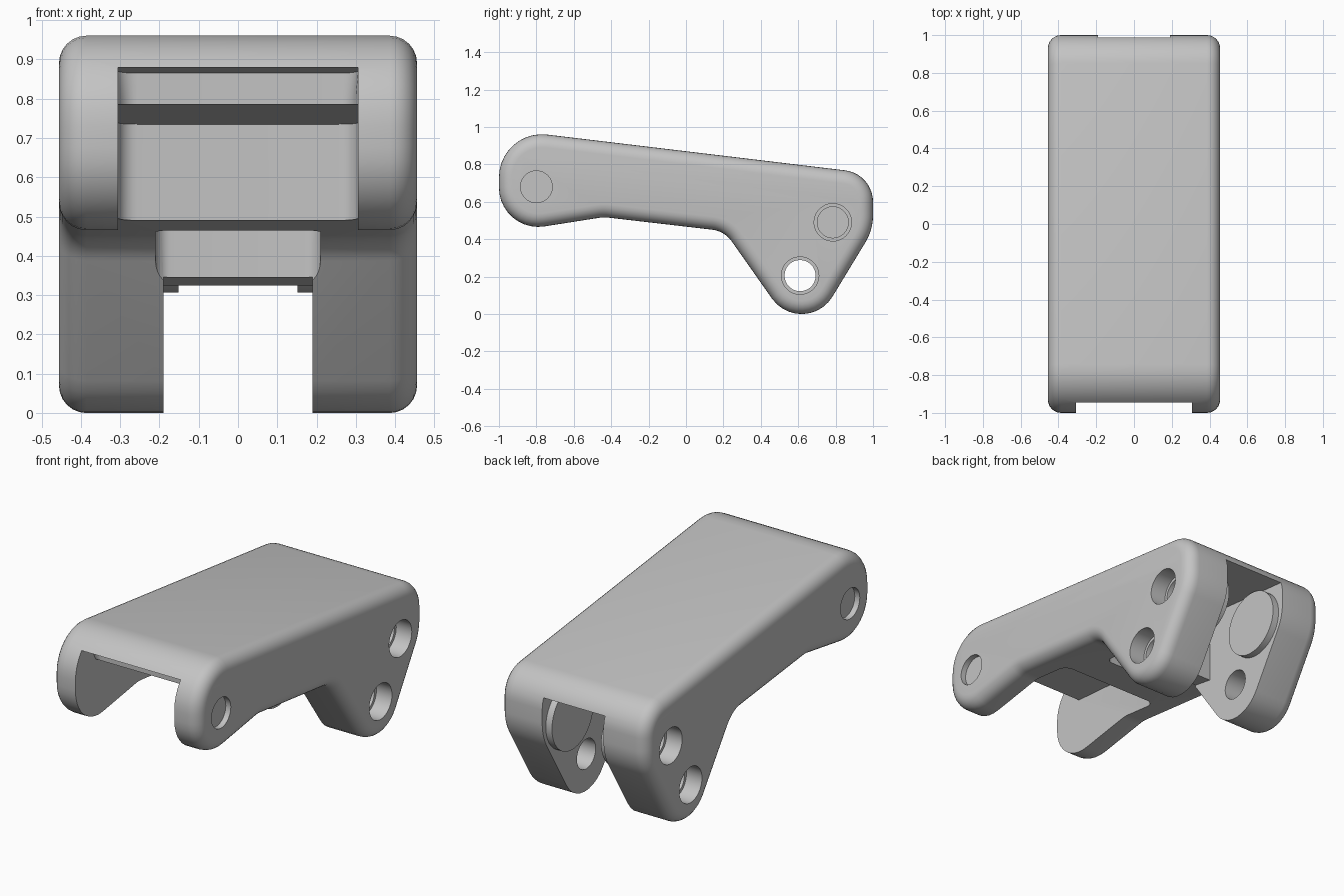
import bpy, bmesh, math
from mathutils import Vector

cube = bpy.data.objects.get("Cube")
if cube:
    bpy.data.objects.remove(cube, do_unlink=True)

grey = bpy.data.materials.new("plain grey")
grey.use_nodes = True
grey.diffuse_color = (0.55, 0.55, 0.55, 1)
grey.node_tree.nodes["Principled BSDF"].inputs["Base Color"].default_value = (0.55, 0.55, 0.55, 1)


def rounded(corners, steps=10):
    """Closed side outline; each corner is (y, z, radius)."""
    out = []
    for i, (y, z, r) in enumerate(corners):
        p = Vector((y, z))
        a = (Vector(corners[i - 1][:2]) - p).normalized()
        b = (Vector(corners[(i + 1) % len(corners)][:2]) - p).normalized()
        half = a.angle(b) / 2
        centre = p + (a + b).normalized() * (r / math.sin(half))
        start = p + a * (r / math.tan(half)) - centre
        end = p + b * (r / math.tan(half)) - centre
        sweep = start.angle(end)
        for k in range(steps + 1):
            t = k / steps
            v = start * math.sin((1 - t) * sweep) + end * math.sin(t * sweep)
            out.append(centre + v / math.sin(sweep))
    return out


def inset(outline, d):
    """Shift a clockwise outline inward by d."""
    out = []
    for i, p in enumerate(outline):
        e = (p - outline[i - 1]).normalized()
        f = (outline[(i + 1) % len(outline)] - p).normalized()
        n = Vector((e.y + f.y, -e.x - f.x)).normalized()
        out.append(p + n * d / max(0.5, n.dot(Vector((e.y, -e.x)))))
    return out


def loft(name, sections, upright_radius=0):
    """Skin matching side outlines at successive x; optionally round the upright inner edges."""
    bm = bmesh.new()
    rings = [[bm.verts.new((x, p[0], p[1])) for p in pts] for x, pts in sections]
    for r, s in zip(rings, rings[1:]):
        for i in range(len(r)):
            j = (i + 1) % len(r)
            bm.faces.new((r[i], r[j], s[j], s[i]))
    bm.faces.new(rings[0])
    bm.faces.new(rings[-1])
    bmesh.ops.recalc_face_normals(bm, faces=bm.faces)
    if upright_radius:
        uprights = []
        for e in bm.edges:
            d = e.verts[1].co - e.verts[0].co
            if abs(d.x) + abs(d.y) < 0.001 and abs(e.verts[0].co.y) < 1:
                uprights.append(e)
        bmesh.ops.bevel(bm, geom=uprights, offset=upright_radius, segments=6,
                        profile=0.5, affect='EDGES')
    mesh = bpy.data.meshes.new(name)
    bm.to_mesh(mesh)
    bm.free()
    mesh.materials.append(grey)
    ob = bpy.data.objects.new(name, mesh)
    bpy.context.collection.objects.link(ob)
    return ob


def disc(name, y, z, r, x0, x1):
    pts = [(y + r * math.cos(k * math.tau / 48), z + r * math.sin(k * math.tau / 48)) for k in range(48)]
    return loft(name, [(x0, pts), (x1, pts)])


def activate(ob):
    bpy.ops.object.select_all(action='DESELECT')
    ob.select_set(True)
    bpy.context.view_layer.objects.active = ob


def cut(ob, cutter):
    mod = ob.modifiers.new("cut", 'BOOLEAN')
    mod.operation = 'DIFFERENCE'
    mod.solver = 'EXACT'
    mod.object = cutter
    activate(ob)
    bpy.ops.object.modifier_apply(modifier=mod.name)
    bpy.data.objects.remove(cutter, do_unlink=True)


# Main link body with rounded side edges
outline = rounded([(-1, 0.99, 0.23), (1, 0.75, 0.17), (1, 0.45, 0.28), (0.63, -0.16, 0.193),
                   (0.206, 0.443, 0.15), (-0.44, 0.518, 0.2), (-1, 0.43, 0.21)])
HALF, EDGE = 0.456, 0.07
side = []
for k in range(7):
    a = k / 6 * math.pi / 2
    side.append((HALF - EDGE + EDGE * math.sin(a), inset(outline, EDGE * (1 - math.cos(a)))))
body = loft("link_body", [(-x, pts) for x, pts in reversed(side)] + side)

# Stepped front slot, rear slot and underside recess: half width, corner radius, side outline
slots = [
    (0.306, 0.05, [(-1.2, 0.91), (-0.82, 0.865), (-0.82, 0.785), (-0.2, 0.735), (-0.2, 0.3), (-1.2, 0.3)]),
    (0.19, 0, [(0.4, 0.725), (1.2, 0.64), (1.2, -0.2), (0.2, -0.2), (0.2, 0.36), (0.4, 0.325)]),
    (0.21, 0.04, [(0.02, 0.55), (0.285, 0.55), (0.285, 0.2), (0.02, 0.2)]),
]
for w, r, pts in slots:
    cut(body, loft("slot_cutter", [(-w, pts), (w, pts)], r))

# Pin holes: shallow at the front, counterbored at the rear and in the lower ears
for s in (-1, 1):
    cut(body, disc("front_hole_cutter", -0.8, 0.68, 0.085, s * 0.425, s * 0.6))
    for y, z in ((0.785, 0.49), (0.61, 0.205)):
        cut(body, disc("counterbore_cutter", y, z, 0.1, s * 0.36, s * 0.6))
        cut(body, disc("hole_cutter", y, z, 0.083, s * 0.1, s * 0.5))

# Round bosses inside the rear slot
bosses = [disc(n, 0.785, 0.49, 0.183, s * 0.152, s * 0.2)
          for n, s in (("left_boss", 1), ("right_boss", -1))]

for ob in [body] + bosses:
    activate(ob)
    bpy.ops.object.shade_smooth_by_angle(angle=math.radians(30))
